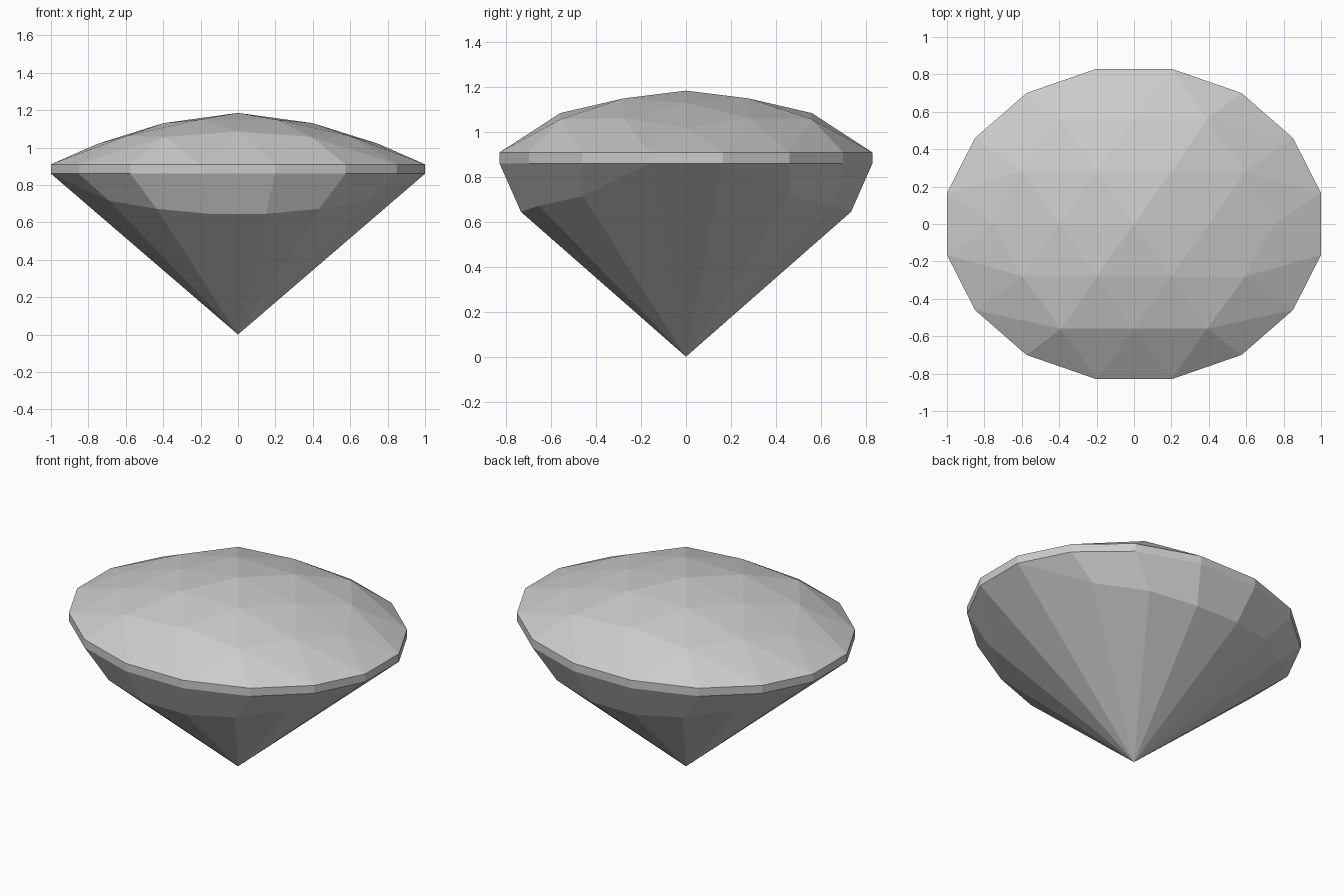
import bpy
import bmesh
from mathutils import Vector

cube = bpy.data.objects.get("Cube")
if cube:
    bpy.data.objects.remove(cube, do_unlink=True)

GIRDLE_TOP, GIRDLE_BOTTOM = 0.91, 0.86

# Corner points of one quarter of the stone, the other quarters are mirrored
girdle = [(1.0, 0.165), (0.85, 0.46), (0.575, 0.70), (0.2, 0.83)]
points = {
    "peak": (0, 0, 1.185), "tip": (0, 0, 0),
    "inner0": (0.4, 0, 1.13), "inner1": (0.2, 0.28, 1.15),
    "outer0": (0.75, 0, 1.02), "outer1": (0.595, 0.28, 1.062),
    "outer2": (0.39, 0.56, 1.057), "outer3": (0, 0.56, 1.085),
    "low1": (0.69, 0.46, 0.715), "low2": (0.435, 0.655, 0.672),
    "low3": (0.148, 0.735, 0.645),
}
for i, (x, y) in enumerate(girdle):
    points[f"rim{i}"] = (x, y, GIRDLE_TOP)
    points[f"belt{i}"] = (x, y, GIRDLE_BOTTOM)

# Facets of one quarter; "-x" and "-y" mark the mirrored twin of a point
crown = [
    "peak inner0 inner1", "peak inner1 inner1-x",
    "inner0 outer0 outer1", "inner0 outer1 inner1",
    "inner1 outer1 outer2", "inner1 outer2 outer3",
    "inner1 outer3 inner1-x",
    "outer0 rim0-y rim0", "outer0 rim0 outer1", "outer1 rim0 rim1",
    "outer1 rim1 outer2", "outer2 rim1 rim2", "outer2 rim2 rim3",
    "outer2 rim3 outer3", "outer3 rim3 rim3-x",
]
band = ["rim0-y belt0-y belt0 rim0", "rim3 belt3 belt3-x rim3-x"]
band += [f"rim{i} belt{i} belt{i + 1} rim{i + 1}" for i in range(3)]
pavilion = [
    "belt0 belt1 low1", "belt1 belt2 low2 low1", "belt2 belt3 low3 low2",
    "belt3 belt3-x low3-x low3",
    "tip belt0 belt0-y", "tip belt0 low1", "tip low1 low2",
    "tip low2 low3", "tip low3 low3-x",
]


def locate(token, sx, sy):
    """Position of a named point in the quarter given by the signs."""
    name, _, flip = token.partition("-")
    x, y, z = points[name]
    if flip == "x":
        x = -x
    if flip == "y":
        y = -y
    return (x * sx + 0.0, y * sy + 0.0, z)


# Gemstone mesh: all facets in all four quarters, shared facets made once
bm = bmesh.new()
verts, made = {}, set()
middle = Vector((0, 0, 0.8))
for sx in (1, -1):
    for sy in (1, -1):
        for facet in crown + band + pavilion:
            corners = [locate(t, sx, sy) for t in facet.split()]
            key = frozenset(corners)
            if key in made:
                continue
            made.add(key)
            for c in corners:
                if c not in verts:
                    verts[c] = bm.verts.new(c)
            face = bm.faces.new([verts[c] for c in corners])
            face.normal_update()
            # Turn every facet outward
            if face.normal.dot(face.calc_center_median() - middle) < 0:
                face.normal_flip()

mesh = bpy.data.meshes.new("gemstone")
bm.to_mesh(mesh)
bm.free()
gem = bpy.data.objects.new("gemstone", mesh)
bpy.context.collection.objects.link(gem)

# Plain grey stone
grey = bpy.data.materials.new("stone_grey")
grey.use_nodes = True
colour = (0.6, 0.6, 0.6, 1)
grey.diffuse_color = colour
grey.node_tree.nodes["Principled BSDF"].inputs["Base Color"].default_value = colour
mesh.materials.append(grey)
